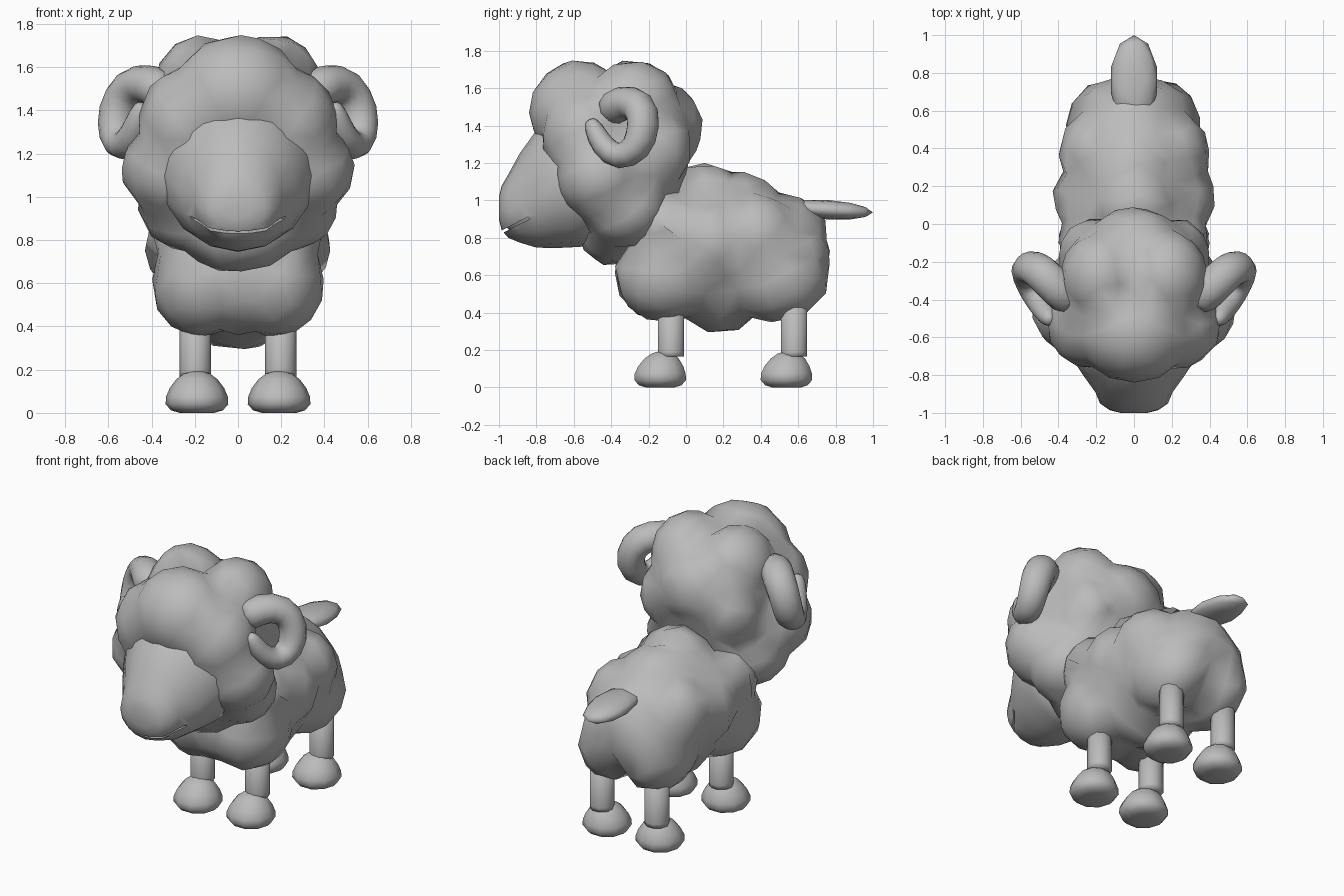
import bpy, bmesh, math
from mathutils import Matrix, Vector

if "Cube" in bpy.data.objects:
    bpy.data.objects.remove(bpy.data.objects["Cube"])

grey = bpy.data.materials.new("plain grey")
grey.diffuse_color = (0.5, 0.5, 0.5, 1)
grey.use_nodes = True
grey.node_tree.nodes["Principled BSDF"].inputs["Base Color"].default_value = grey.diffuse_color


def finish(name, bm, smooth=True):
    me = bpy.data.meshes.new(name)
    bmesh.ops.recalc_face_normals(bm, faces=bm.faces)
    for f in bm.faces:
        f.smooth = smooth
    bm.to_mesh(me)
    bm.free()
    me.materials.append(grey)
    ob = bpy.data.objects.new(name, me)
    bpy.context.collection.objects.link(ob)
    return ob


def ellipsoid(bm, c, r, sub=3):
    m = Matrix.Translation(c) @ Matrix.Diagonal((*r, 1))
    bmesh.ops.create_icosphere(bm, subdivisions=sub, radius=1, matrix=m)


def wool(name, lumps, ratio):
    """Fuse mirrored lumps into one low-poly fleece."""
    bm = bmesh.new()
    for x, y, z, rx, ry, rz in lumps:
        for s in ((1, -1) if x else (1,)):
            ellipsoid(bm, (x * s, y, z), (rx, ry, rz))
    ob = finish(name, bm)
    rm = ob.modifiers.new("fuse", 'REMESH')
    rm.mode = 'VOXEL'
    rm.voxel_size = 0.025
    rm.use_smooth_shade = True
    dec = ob.modifiers.new("low poly", 'DECIMATE')
    dec.ratio = ratio
    dec.use_symmetry = True
    dec.symmetry_axis = 'X'
    return ob


def loft(name, rings):
    """Skin a list of closed vertex rings and cap both ends."""
    bm = bmesh.new()
    loops = [[bm.verts.new(p) for p in r] for r in rings]
    n = len(loops[0])
    for a, b in zip(loops, loops[1:]):
        for i in range(n):
            bm.faces.new((a[i], a[(i + 1) % n], b[(i + 1) % n], b[i]))
    bm.faces.new(loops[0])
    bm.faces.new(loops[-1][::-1])
    return finish(name, bm)


# Body fleece
wool("body_wool", [
    (0, .15, .72, .36, .42, .38), (.17, -.11, .60, .23, .27, .25),
    (.15, .48, .59, .21, .28, .24), (0, .18, .48, .25, .22, .19),
    (.20, .14, .78, .23, .22, .24), (.18, .37, .80, .22, .24, .24),
    (0, .10, .95, .25, .22, .25), (0, .28, .92, .24, .25, .23),
    (0, .50, .80, .25, .26, .24), (.09, .57, .70, .21, .20, .22),
    (.20, -.10, .85, .20, .22, .20), (0, -.14, .64, .27, .24, .28)], 0.03)

# Head fleece
wool("head_wool", [
    (0, -.57, 1.47, .30, .27, .28), (.17, -.28, 1.50, .22, .25, .25),
    (0, -.13, 1.39, .26, .22, .24), (.22, -.17, 1.28, .18, .20, .22),
    (0, -.33, 1.15, .42, .34, .40), (.27, -.46, 1.13, .27, .24, .24),
    (.22, -.53, 1.34, .24, .24, .26), (.24, -.33, .96, .22, .23, .21),
    (0, -.39, .85, .28, .19, .20)], 0.035)


# Face: sections along y as (y, half width, bottom, top)
def face_rings(inset=0):
    rings = []
    for y, w, lo, hi in [(-.45, .36, .76, 1.47), (-.60, .36, .75, 1.46),
                         (-.70, .335, .745, 1.445), (-.80, .27, .748, 1.375),
                         (-.89, .205, .775, 1.25), (-.95, .18, .80, 1.14),
                         (-.985, .13, .84, 1.08), (-1.0, .07, .90, 1.02)]:
        mid, h = (lo + hi) / 2, (hi - lo) / 2
        if y < -.75:   # the muzzle is fullest low down
            mid -= h * .12
        hi_h, lo_h = hi - mid, mid - lo
        ring = []
        for i in range(16):
            c, s = math.cos(math.tau * i / 16), math.sin(math.tau * i / 16)
            p = abs(s) * ((hi_h if s > 0 else lo_h) - inset)
            ring.append(((w - inset) * c, y + inset, mid + math.copysign(p, s)))
        rings.append(ring)
    return rings


face = loft("face", face_rings())
loft("mouth_lining", face_rings(.022))

# Mouth slit, rising toward the cheeks
bm = bmesh.new()
bmesh.ops.create_cube(bm, size=1, matrix=Matrix.Translation((0, -.93, .86))
                      @ Matrix.Rotation(math.radians(27), 4, 'X')
                      @ Matrix.Diagonal((.5, .20, .014, 1)))
cutter = finish("mouth_cutter", bm, False)
cutter.hide_render = True
cutter.hide_viewport = True
cut = face.modifiers.new("mouth", 'BOOLEAN')
cut.operation = 'DIFFERENCE'
cut.object = cutter

# Curled horns: tapered tubes, eight-sided
path = [(.32, -.43, 1.46, .095), (.40, -.35, 1.53, .10), (.50, -.24, 1.52, .10),
        (.565, -.22, 1.40, .095), (.565, -.26, 1.27, .088), (.525, -.36, 1.22, .08),
        (.48, -.45, 1.29, .066), (.45, -.50, 1.40, .05)]
for s, side in ((1, "right"), (-1, "left")):
    pts = [Vector((x * s, y, z)) for x, y, z, r in path]
    ref = Vector((s * .9, -.45, 0)).normalized()
    rings = []
    for i, p in enumerate(pts):
        d = (pts[min(i + 1, len(pts) - 1)] - pts[max(i - 1, 0)]).normalized()
        u = (ref - d * ref.dot(d)).normalized()
        v = d.cross(u)
        r = path[i][3] * 1.08
        rings.append([p + r * (math.cos(math.tau * k / 8) * u + math.sin(math.tau * k / 8) * v)
                      for k in range(8)])
    d = (pts[-1] - pts[-2]).normalized()
    rings.append([q * .45 + pts[-1] * .55 + d * .04 for q in rings[-1]])
    sub = loft(side + "_horn", rings).modifiers.new("round", 'SUBSURF')
    sub.levels = sub.render_levels = 1


# Legs and domed hooves
def circle(x, y, z, r, n=10):
    return [(x + r * math.cos(math.tau * i / n), y + r * math.sin(math.tau * i / n), z)
            for i in range(n)]


for s, side in ((1, "right"), (-1, "left")):
    for y, hy, end in ((-.08, -.138, "front"), (.578, .537, "back")):
        loft(f"{end}_{side}_leg", [circle(.197 * s, y, z, .073) for z in (.165, .19, .5)])
        loft(f"{end}_{side}_hoof",
             [circle(.19 * s, hy + dy, z, r) for z, r, dy in
              ((0, .08, 0), (.012, .12, 0), (.04, .145, 0), (.075, .143, 0),
               (.115, .126, .003), (.155, .096, .008), (.182, .06, .012), (.193, .025, .015))])

# Flat tail
bm = bmesh.new()
ellipsoid(bm, (0, .76, .95), (.127, .24, .052), 2)
for v in bm.verts:
    v.co.z -= (v.co.y - .76) * .06
finish("tail", bm)
